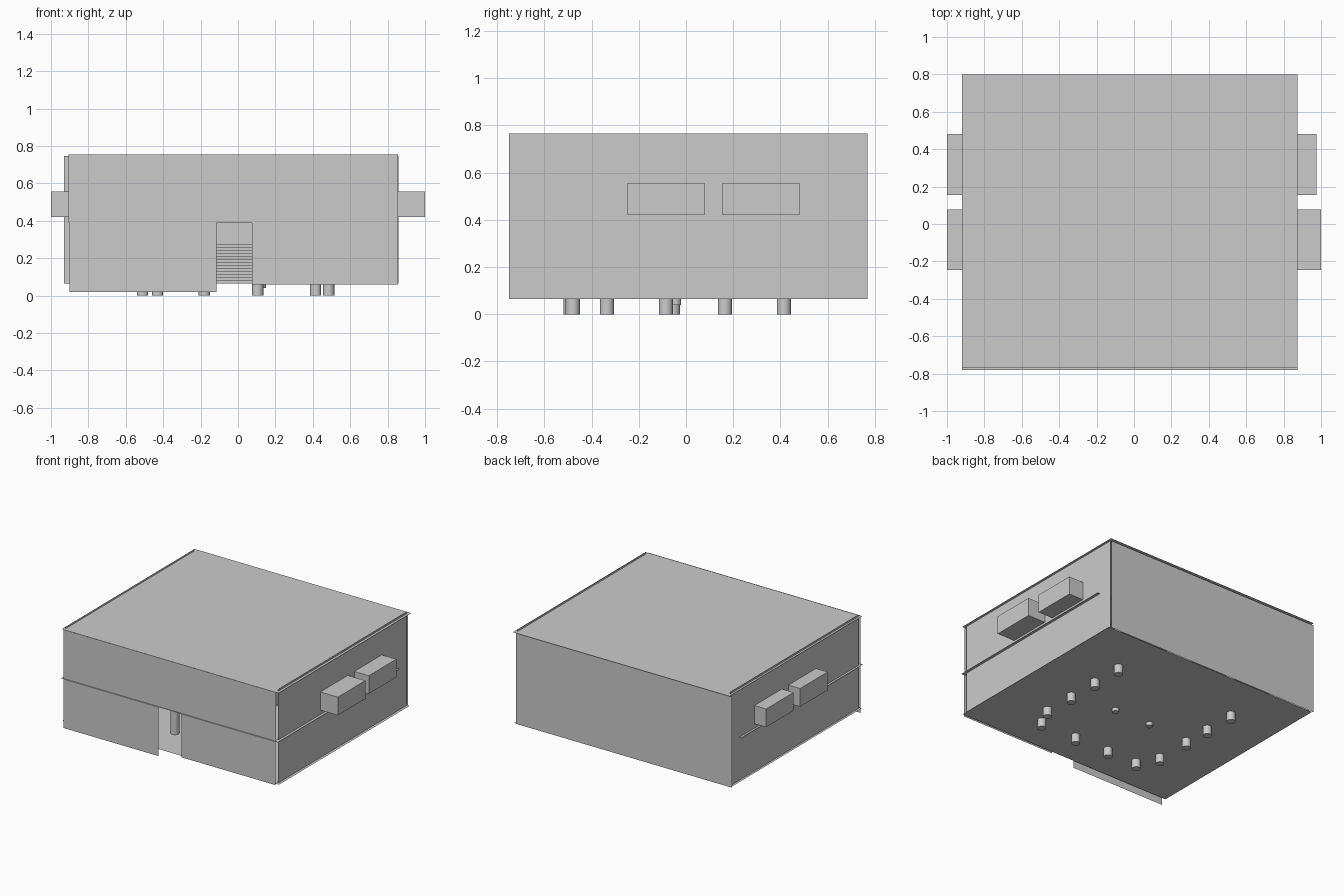
import bpy, bmesh, math

if "Cube" in bpy.data.objects:
    bpy.data.objects.remove(bpy.data.objects["Cube"])

def mesh_object(name, verts, faces):
    me = bpy.data.meshes.new(name)
    me.from_pydata(verts, [], faces)
    ob = bpy.data.objects.new(name, me)
    bpy.context.collection.objects.link(ob)
    return ob

def level(name, x0, x1, y0, y1, z):
    return mesh_object(name, [(x0, y0, z), (x1, y0, z), (x1, y1, z), (x0, y1, z)], [(0, 1, 2, 3)])

def wall_x(name, x0, x1, y, z0, z1):
    return mesh_object(name, [(x0, y, z0), (x1, y, z0), (x1, y, z1), (x0, y, z1)], [(0, 1, 2, 3)])

def wall_y(name, x, y0, y1, z0, z1):
    return mesh_object(name, [(x, y0, z0), (x, y1, z0), (x, y1, z1), (x, y0, z1)], [(0, 1, 2, 3)])

def box(name, x0, x1, y0, y1, z0, z1):
    v = [(x, y, z) for z in (z0, z1) for x, y in ((x0, y0), (x1, y0), (x1, y1), (x0, y1))]
    return mesh_object(name, v, [(3, 2, 1, 0), (4, 5, 6, 7), (0, 1, 5, 4),
                                 (1, 2, 6, 5), (2, 3, 7, 6), (3, 0, 4, 7)])

def post(name, x, y, r, z0, z1):
    bpy.ops.mesh.primitive_cylinder_add(vertices=32, radius=r, depth=z1 - z0,
                                        location=(x, y, (z0 + z1) / 2))
    bpy.context.object.name = name
    bpy.ops.object.shade_smooth_by_angle(angle=math.radians(40))

FLOOR, MID, ROOF = 0.065, 0.387, 0.752
X0, X1, Y0, Y1 = -0.92, 0.875, -0.775, 0.80

# ground floor and roof sheets
level("ground_floor", X0, X1, Y0 + 0.01, Y1 - 0.02, FLOOR)
level("roof", X0, X1, Y0 + 0.005, Y1, ROOF)

# U-shaped upper balcony floor, slightly proud of the walls
bx0, bx1, by, bend = -0.55, 0.53, -0.45, 0.66
mesh_object("balcony_floor",
            [(X0, Y0 - 0.005, MID), (X1, Y0 - 0.005, MID), (X1, bend, MID), (bx1, bend, MID),
             (bx1, by, MID), (bx0, by, MID), (bx0, bend, MID), (X0, bend, MID)],
            [(0, 1, 4, 5), (1, 2, 3, 4), (0, 5, 6, 7)])

# side walls poke a little through the roof
for name, x in (("left_wall", -0.903), ("right_wall", 0.855)):
    wall_y(name, x, -0.75, 0.77, FLOOR, 0.766)

# back wall and front walls, with a doorway in the lower storey
wall_x("back_wall", -0.93, 0.857, 0.785, FLOOR, 0.745)
wall_x("front_wall_upper", -0.905, 0.855, -0.772, MID, 0.753)
wall_x("front_wall_lower_left", -0.90, -0.115, -0.778, 0.02, MID)
wall_x("front_wall_lower_right", 0.075, 0.855, -0.775, 0.06, MID)

# box bays on both sides
for i, (y0, y1, right) in enumerate(((-0.247, 0.078, 1.0), (0.155, 0.48, 0.975))):
    box(f"left_bay_{i}", -1.0, -0.89, y0, y1, 0.42, 0.556)
    box(f"right_bay_{i}", 0.84, right, y0, y1, 0.42, 0.556)

# columns under the balcony edge, running down below the floor
spots = [(x, -0.49) for x in (-0.43, -0.18, 0.105)] + [(0.415, -0.48)]
spots += [(-0.51, y) for y in (-0.335, -0.055, 0.165, 0.415)]
spots += [(0.485, y) for y in (-0.335, -0.085, 0.165, 0.415)]
for i, (x, y) in enumerate(spots):
    post(f"column_{i}", x, y, 0.03, 0.0, MID)

# central staircase with landing and two newel posts
steps, top, sy0, sy1 = 13, 0.275, 0.0, 0.5
profile = [(sy0, FLOOR)]
for i in range(steps):
    z = FLOOR + (top - FLOOR) * (i + 1) / steps
    profile += [(sy0 + (sy1 - sy0) * i / steps, z), (sy0 + (sy1 - sy0) * (i + 1) / steps, z)]
profile += [(0.77, top), (0.77, FLOOR)]
profile = profile[1:] if profile[0] == profile[1] else profile
n = len(profile)
verts = [(x, y, z) for x in (-0.17, 0.13) for y, z in profile]
faces = [(i, (i + 1) % n, (i + 1) % n + n, i + n) for i in range(n)]
faces += [tuple(reversed(range(n))), tuple(range(n, 2 * n))]
mesh_object("staircase", verts, faces)
for name, x in (("newel_left", -0.175), ("newel_right", 0.125)):
    post(name, x, -0.045, 0.024, 0.04, 0.2)

# consistent face directions on all parts
for ob in bpy.context.collection.objects:
    bm = bmesh.new()
    bm.from_mesh(ob.data)
    bmesh.ops.recalc_face_normals(bm, faces=bm.faces)
    bm.to_mesh(ob.data)
    bm.free()
